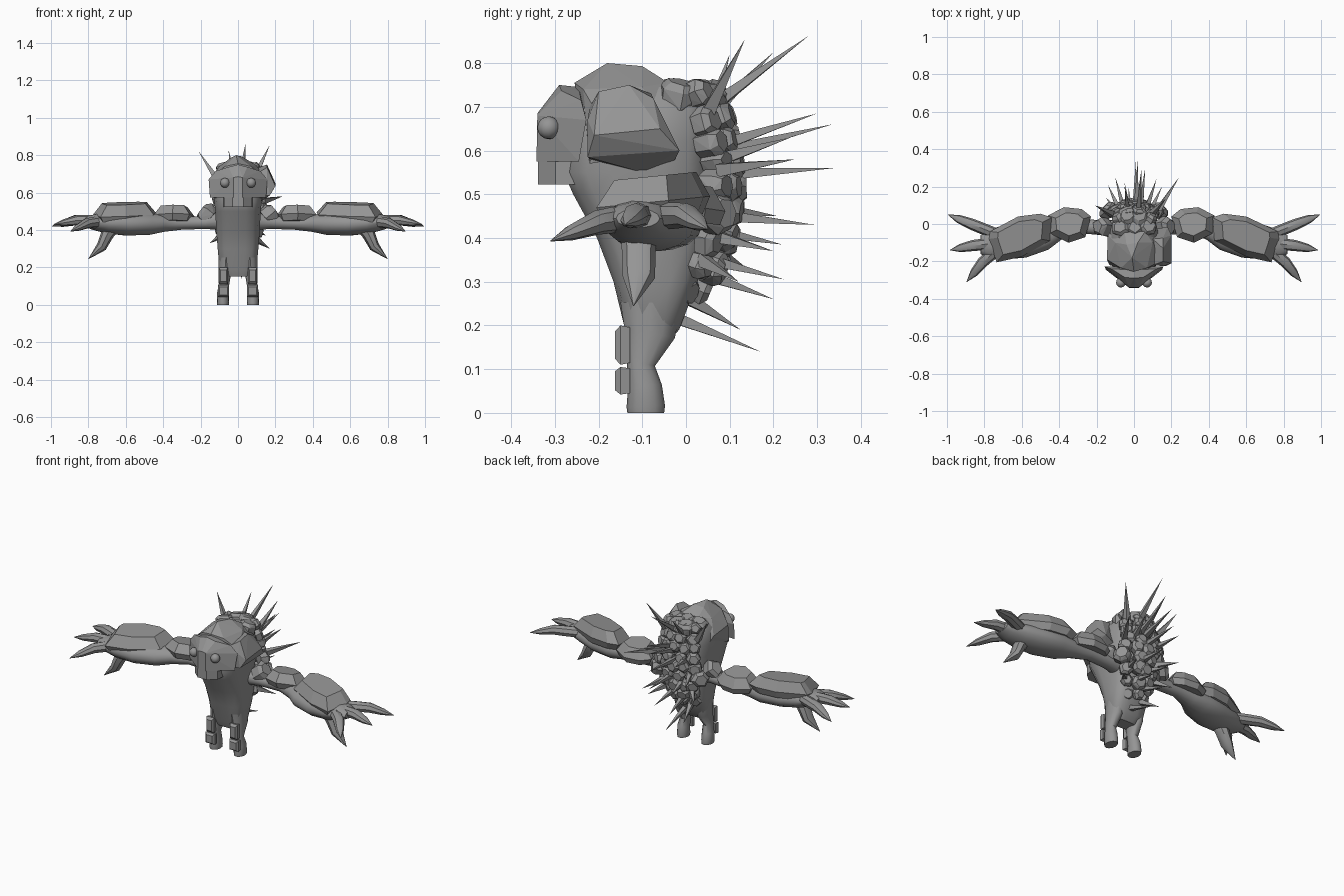
import bpy, bmesh, math, random
from mathutils import Vector

random.seed(4)
stone = bpy.data.materials.new("stone grey")
stone.diffuse_color = (0.3, 0.3, 0.3, 1)


def finish(name, bm, smooth=None):
    bmesh.ops.recalc_face_normals(bm, faces=bm.faces[:])
    me = bpy.data.meshes.new(name)
    bm.to_mesh(me)
    bm.free()
    me.materials.append(stone)
    ob = bpy.data.objects.new(name, me)
    bpy.context.collection.objects.link(ob)
    if smooth:
        bpy.ops.object.select_all(action='DESELECT')
        ob.select_set(True)
        bpy.context.view_layer.objects.active = ob
        bpy.ops.object.shade_smooth_by_angle(angle=math.radians(smooth))
    return ob


def hull(name, pts):
    """Faceted stone wrapped around a few points."""
    bm = bmesh.new()
    for p in pts:
        bm.verts.new(p)
    bmesh.ops.convex_hull(bm, input=bm.verts[:])
    loose = [v for v in bm.verts if not v.link_faces]
    bmesh.ops.delete(bm, geom=loose, context='VERTS')
    bmesh.ops.dissolve_limit(bm, angle_limit=0.03, verts=bm.verts[:], edges=bm.edges[:])
    return finish(name, bm)


def skin(name, rings, smooth=40):
    """Surface over a list of equal rings of points, capped."""
    bm = bmesh.new()
    rows = [[bm.verts.new(p) for p in r] for r in rings]
    n = len(rows[0])
    for a, b in zip(rows, rows[1:]):
        for i in range(n):
            bm.faces.new((a[i], a[(i + 1) % n], b[(i + 1) % n], b[i]))
    bm.faces.new(rows[0])
    bm.faces.new(rows[-1])
    return finish(name, bm, smooth)


def tube(name, path, n=10, up=(0, 0, 1)):
    """Limb along a path of (x, y, z, width radius, height radius)."""
    pts = [Vector(p[:3]) for p in path]
    rings = []
    for i, p in enumerate(path):
        t = (pts[min(i + 1, len(pts) - 1)] - pts[max(i - 1, 0)]).normalized()
        side = t.cross(Vector(up)).normalized()
        top = side.cross(t)
        rings.append([pts[i] + side * p[3] * math.cos(k * math.tau / n)
                      + top * p[4] * math.sin(k * math.tau / n) for k in range(n)])
    return skin(name, rings)


def slab(name, outline, z0, z1, inset=0.65, flare=0.85, slope=0.0):
    """Chamfered plate over an outline: narrow base, wide belt, inset top."""
    c = Vector((sum(p[0] for p in outline), sum(p[1] for p in outline))) / len(outline)
    pts = []
    for f, z in ((flare, z0), (1, z0 + (z1 - z0) * 0.4), (inset, z1)):
        for p in outline:
            q = c + (Vector(p) - c) * f
            pts.append((q.x, q.y, z + slope * (q.y - c.y)))
    return hull(name, pts)


def rock(name, c, d, r, h):
    """Irregular stone at c facing along d."""
    d = Vector(d).normalized()
    u = d.orthogonal().normalized()
    v = d.cross(u)
    a0, n = random.random() * 6, random.choice((5, 6, 6, 7))
    pts = []
    for f, z in ((0.9, -h), (1, h * 0.4), (0.65, h)):
        for k in range(n):
            a = a0 + k * math.tau / n
            q = r * f * random.uniform(0.88, 1.1)
            pts.append(Vector(c) + u * q * math.cos(a) + v * q * math.sin(a) + d * z)
    return hull(name, pts)


# Torso: wide shouldered body tapering down to the hips
body = [(0.152, -0.125, -0.05, 0.07), (0.19, -0.14, -0.015, 0.1), (0.3, -0.167, 0.028, 0.11),
        (0.4, -0.205, 0.05, 0.118), (0.5, -0.26, 0.055, 0.123), (0.55, -0.282, 0.057, 0.128),
        (0.62, -0.27, 0.058, 0.132), (0.7, -0.25, 0.055, 0.12), (0.745, -0.2, 0.03, 0.08)]
rings = []
for z, y0, y1, w in body:
    ring = []
    for k in range(16):
        a = (k + 0.5) * math.tau / 16
        c, s = math.cos(a), math.sin(a)
        ring.append((w * math.copysign(abs(c) ** 0.65, c),
                     (y0 + y1) / 2 + (y1 - y0) / 2 * math.copysign(abs(s) ** 0.65, s), z))
    rings.append(ring)
skin("torso", rings, 35)

# Head: crown stone, face plate and chin
hull("crown", [(-0.01, -0.18, 0.8), (0.02, -0.1, 0.793), (-0.04, -0.11, 0.785), (0, -0.255, 0.755),
               (-0.07, -0.235, 0.74), (0.07, -0.235, 0.74), (-0.1, -0.1, 0.74), (0.1, -0.1, 0.745),
               (-0.05, -0.045, 0.755), (0.06, -0.04, 0.755), (-0.145, -0.19, 0.68), (0.14, -0.2, 0.68),
               (-0.14, -0.06, 0.66), (0.13, -0.05, 0.66), (-0.13, -0.22, 0.57), (0.13, -0.22, 0.57),
               (-0.115, -0.03, 0.6), (0.115, -0.03, 0.6)])
face = [(0, -0.34, 0.685), (0, -0.29, 0.75), (0, -0.245, 0.745)]
for s in (-1, 1):
    face += [(s * 0.025, -0.342, 0.575), (s * 0.025, -0.34, 0.68), (s * 0.05, -0.285, 0.737),
             (s * 0.15, -0.245, 0.575), (s * 0.157, -0.228, 0.67), (s * 0.12, -0.24, 0.715)]
hull("face_plate", face)
hull("chin", [(s * x, y, z) for s in (-1, 1) for x, y in ((0.03, -0.338), (0.075, -0.298), (0.08, -0.24))
              for z in (0.522, 0.59)])
for s in (-1, 1):
    bm = bmesh.new()
    bmesh.ops.create_uvsphere(bm, u_segments=12, v_segments=8, radius=0.026)
    bmesh.ops.translate(bm, verts=bm.verts[:], vec=(s * 0.07, -0.314, 0.652))
    finish("eye", bm, 60)

# Large cheek stone on one side of the head
oct_ = [(-0.225, 0.67), (-0.2, 0.735), (-0.13, 0.75), (-0.075, 0.72), (-0.06, 0.67), (-0.1, 0.632), (-0.21, 0.635)]
hull("temple_stone", [(0.155, y, z) for y, z in oct_]
     + [(0.2, -0.21, 0.635), (0.2, -0.06, 0.65), (0.18, -0.015, 0.6), (0.17, -0.225, 0.585),
        (0.12, -0.1, 0.55), (0.12, -0.22, 0.58), (0.1, -0.03, 0.57), (0.1, -0.22, 0.7), (0.1, -0.08, 0.73)])

for s in (-1, 1):
    side = "right" if s > 0 else "left"
    X = lambda pts: [(s * p[0], *p[1:]) for p in pts]

    # Legs with foot stump and shin stones
    tube(side + "_leg", X([(0.065, -0.08, 0.25, 0.04, 0.07), (0.07, -0.083, 0.18, 0.035, 0.058),
                           (0.075, -0.103, 0.11, 0.028, 0.032), (0.08, -0.094, 0.06, 0.032, 0.039),
                           (0.08, -0.092, 0.015, 0.033, 0.044), (0.08, -0.092, 0, 0.031, 0.042)]), 12, (0, 1, 0))
    for nm, z0, z1, w in (("shin_stone", 0.11, 0.2, 0.024), ("ankle_stone", 0.042, 0.105, 0.03)):
        hull(side + "_" + nm, [(s * 0.078 + i * w * f, y, (z0 + z1) / 2 + j * (z1 - z0) / 2 * f)
                               for i in (-1, 1) for j in (-1, 1) for f, y in ((0.9, -0.128), (1, -0.15), (0.7, -0.162))])

    # Arm: thin upper arm swelling into a heavy forearm
    tube(side + "_arm", X([(0.08, -0.03, 0.45, 0.055, 0.055), (0.17, -0.02, 0.44, 0.04, 0.035),
                           (0.3, -0.01, 0.437, 0.038, 0.036), (0.4, -0.03, 0.435, 0.055, 0.046),
                           (0.48, -0.05, 0.432, 0.09, 0.06), (0.6, -0.08, 0.432, 0.102, 0.063),
                           (0.7, -0.1, 0.438, 0.09, 0.058), (0.78, -0.11, 0.442, 0.075, 0.04),
                           (0.82, -0.11, 0.445, 0.05, 0.022)]), 14)
    # Fingers and drooping thumb
    for tip, mid, root in (((0.995, 0.05, 0.42), (0.87, 0.0, 0.452), (0.72, -0.06, 0.45)),
                           ((0.985, -0.14, 0.43), (0.86, -0.115, 0.452), (0.72, -0.1, 0.45)),
                           ((0.895, -0.31, 0.393), (0.81, -0.205, 0.435), (0.7, -0.11, 0.45))):
        near = [root[i] * 0.4 + mid[i] * 0.6 for i in range(3)]
        tube(side + "_finger", X([(*root, 0.03, 0.03), (*near, 0.031, 0.03), (*mid, 0.03, 0.028),
                                  (*[mid[i] * 0.45 + tip[i] * 0.55 for i in range(3)], 0.022, 0.018),
                                  (*tip, 0.001, 0.001)]), 8)
    tube(side + "_thumb", X([(0.66, -0.108, 0.43, 0.038, 0.04), (0.7, -0.108, 0.375, 0.035, 0.039),
                             (0.73, -0.108, 0.31, 0.028, 0.037), (0.8, -0.12, 0.245, 0.001, 0.001)]), 8, (0, 1, 0))

    # Plates on top of the arm
    d = 0.03 if s < 0 else 0
    slab(side + "_upper_arm_plate", X([(0.2 + d, 0.04), (0.25 + d, 0.08), (0.345 + d, 0.09), (0.43 + d, 0.045),
                                       (0.42 + d, -0.05), (0.32 + d, -0.1), (0.23 + d, -0.07)]),
         0.44, 0.525, 0.65, 0.85, -0.15)
    e = -0.02 if s > 0 else 0
    slab(side + "_forearm_plate", X([(0.44 + e, 0.035), (0.5 + e, 0.055), (0.62 + e, 0.04), (0.77, -0.04),
                                     (0.775, -0.08), (0.735, -0.205), (0.6, -0.175), (0.45 + e, -0.09)]),
         0.445, 0.543, 0.72, 0.85, 0.1)
    # Shoulder stones
    rock(side + "_shoulder_stone", (s * 0.17, -0.015, 0.485), (s, 0.1, 0.8), 0.058, 0.035)
    rock(side + "_shoulder_stone", (s * 0.14, 0.07, 0.455), (s, 0.9, 0.1), 0.05, 0.03)

# Cobbled back: stones in staggered rows given as (z, y, half width, count)
rows = [(0.29, 0.035, 0.05, 3), (0.34, 0.07, 0.075, 4), (0.4, 0.095, 0.095, 5), (0.455, 0.105, 0.1, 4),
        (0.51, 0.11, 0.11, 5), (0.57, 0.112, 0.1, 4), (0.625, 0.098, 0.1, 5), (0.675, 0.088, 0.09, 4),
        (0.725, 0.07, 0.08, 4)]
for z, y, w, n in rows:
    for k in range(n):
        u = 2 * k / (n - 1) - 1
        rock("back_stone", (u * w + random.uniform(-0.01, 0.01), y - 0.04 * u * u, z + random.uniform(-0.01, 0.01)),
             (u * 0.6, 1, (z - 0.5) * 2), random.uniform(0.034, 0.043), random.uniform(0.022, 0.03))
for x, y in ((-0.07, -0.02), (0.075, -0.015), (0.03, 0.04), (-0.035, 0.045), (0.005, -0.02)):
    rock("nape_stone", (x, y, 0.73), (x * 3, 0.2, 1), 0.052, 0.028)


def back_y(z):
    """Depth of the cobbled back at a height, between rows."""
    near = min(rows, key=lambda r: abs(r[0] - z))
    return near[1] if z > 0.25 else -0.01


# Spines: four sided needles given by their tips, rooted in the back
tips = [(0.04, 0.28, 0.862), (0.17, 0.135, 0.855), (-0.21, 0.1, 0.82), (-0.05, 0.2, 0.825),
        (0.02, 0.335, 0.66), (0.06, 0.3, 0.685), (-0.1, 0.25, 0.58), (0.01, 0.34, 0.56),
        (0.24, 0.25, 0.58), (0.04, 0.295, 0.43), (-0.14, 0.21, 0.45), (0.12, 0.24, 0.63),
        (-0.05, 0.22, 0.385), (0.15, 0.2, 0.37), (0.05, 0.225, 0.305), (-0.15, 0.14, 0.33),
        (-0.03, 0.2, 0.26), (0.02, 0.17, 0.14), (-0.07, 0.125, 0.19), (0.17, 0.12, 0.3)]
for t in tips:
    rz = 0.53 + (t[2] - 0.53) * (0.5 if t[2] > 0.53 else 0.78)
    root = Vector((t[0] * 0.55, back_y(rz) - 0.035, rz))
    d = (Vector(t) - root).normalized()
    u = d.orthogonal().normalized() * 0.021
    v = d.cross(u)
    hull("spine", [root + u, root + v, root - u, root - v, Vector(t)])
